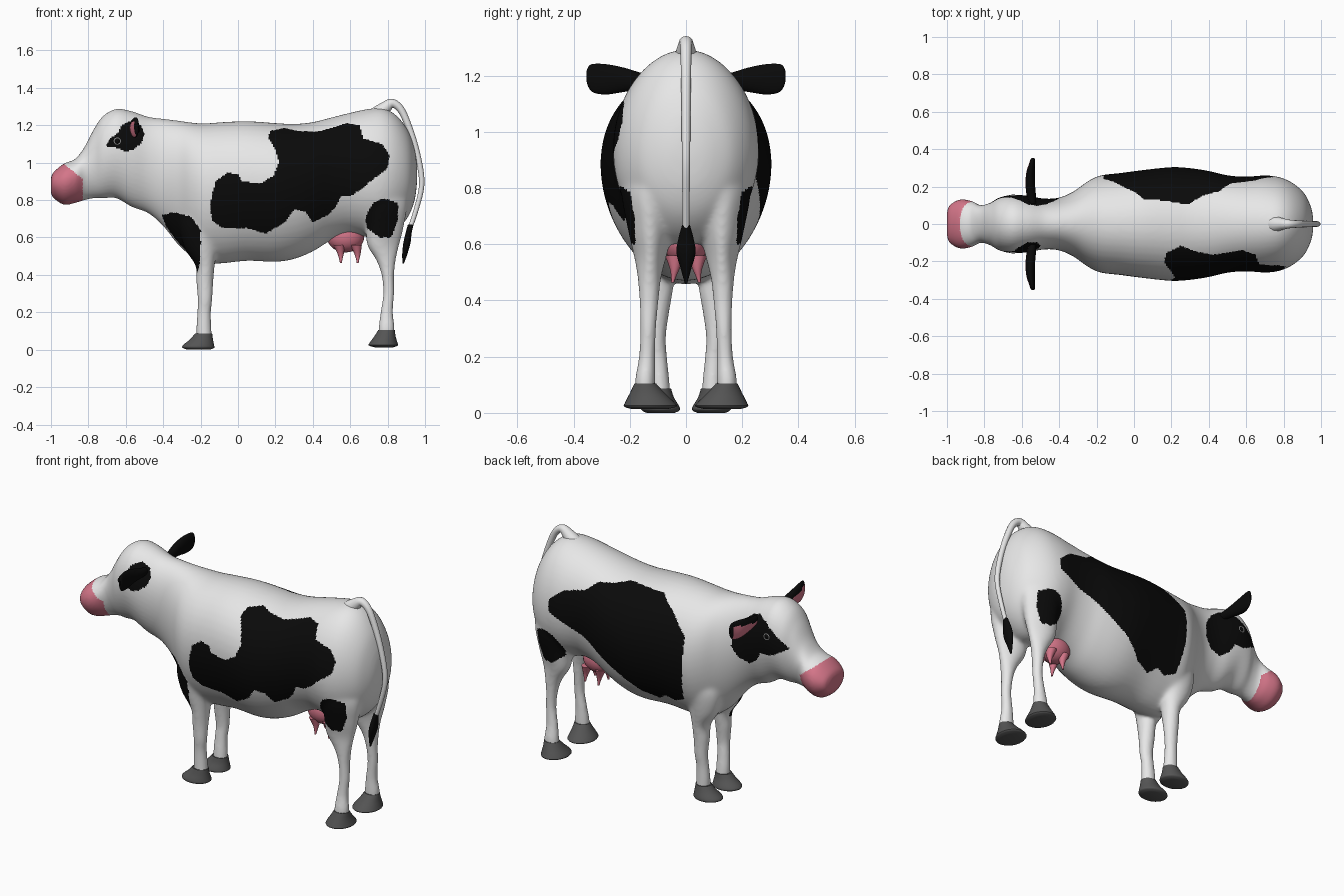
import bpy, bmesh, math
from mathutils import Vector


def material(name, r, g, b):
    m = bpy.data.materials.new(name)
    m.diffuse_color = (r, g, b, 1)
    return m


WHITE = material("white_hide", .8, .8, .8)
BLACK = material("black_hide", .003, .003, .003)
PINK = material("pink_skin", .66, .18, .25)
GREY = material("grey_hoof", .09, .09, .09)


def finish(bm, name, *mats):
    bmesh.ops.recalc_face_normals(bm, faces=bm.faces)
    me = bpy.data.meshes.new(name)
    bm.to_mesh(me)
    bm.free()
    for m in mats:
        me.materials.append(m)
    ob = bpy.data.objects.new(name, me)
    bpy.context.collection.objects.link(ob)
    for o in bpy.context.selected_objects:
        o.select_set(False)
    ob.select_set(True)
    bpy.context.view_layer.objects.active = ob
    bpy.ops.object.shade_smooth_by_angle(angle=math.radians(40))
    return ob


def spline(rows, steps):
    """Smooth curve through all rows of numbers."""
    out = []
    for i in range(len(rows) - 1):
        p = [rows[max(0, min(len(rows) - 1, i + k))] for k in (-1, 0, 1, 2)]
        for s in range(steps):
            t = s / steps
            out.append([.5 * (2 * b + (c - a) * t + (2 * a - 5 * b + 4 * c - d) * t * t
                              + (3 * b - a - 3 * c + d) * t ** 3) for a, b, c, d in zip(*p)])
    return out + [list(rows[-1])]


def loft(bm, rows, axis, egg=lambda t: 0, steps=5, n=32, side=1):
    """Oval sections (t, a0, a1, b0, b1) strung along an axis."""
    rings = []
    for t, a0, a1, b0, b1 in spline(rows, steps):
        ring = []
        for k in range(n):
            s, c = math.sin(math.tau * k / n), math.cos(math.tau * k / n)
            a = (a0 + a1) / 2 + (a1 - a0) / 2 * s
            b = (b0 + b1) / 2 + (b1 - b0) / 2 * c * (1 + egg(t) * s)
            x, y, z = {"x": (t, b, a), "z": (a, b, t), "y": (b, t, a)}[axis]
            ring.append(bm.verts.new((x, y * side, z)))
        rings.append(ring)
    for r, q in zip(rings, rings[1:]):
        for k in range(n):
            bm.faces.new((r[k], r[k - 1], q[k - 1], q[k]))
    bm.faces.new(rings[0])
    bm.faces.new(rings[-1])


def ball(bm, loc, scale):
    new = bmesh.ops.create_uvsphere(bm, u_segments=24, v_segments=14, radius=1)["verts"]
    for v in new:
        v.co = Vector(loc) + Vector([a * b for a, b in zip(v.co, scale)])


def inside(x, z, poly):
    hit = False
    for (x1, z1), (x2, z2) in zip(poly, poly[1:] + poly[:1]):
        if (z1 > z) != (z2 > z) and x < x1 + (z - z1) * (x2 - x1) / (z2 - z1):
            hit = not hit
    return hit


# Trunk, neck and head: x, bottom, top, half width
trunk = [(-1, .84, .92, .06), (-.985, .81, .95, .1), (-.93, .775, .995, .13), (-.87, .785, 1.02, .122),
         (-.82, .8, 1.085, .1), (-.77, .81, 1.18, .112), (-.72, .81, 1.25, .14), (-.65, .81, 1.287, .155),
         (-.57, .765, 1.275, .15), (-.48, .73, 1.245, .135), (-.4, .66, 1.235, .14), (-.32, .56, 1.225, .175),
         (-.25, .5, 1.215, .225), (-.18, .46, 1.21, .258), (-.08, .462, 1.217, .27), (.05, .475, 1.222, .287),
         (.2, .47, 1.212, .302), (.3, .485, 1.207, .297), (.4, .525, 1.217, .282), (.5, .585, 1.242, .26),
         (.6, .615, 1.267, .253), (.7, .6, 1.288, .26), (.78, .6, 1.29, .25), (.85, .64, 1.25, .218),
         (.91, .71, 1.17, .165), (.945, .8, 1.07, .095), (.958, .9, .98, .04)]
front_leg = [(.05, -.22, -.14, .055, .13), (.12, -.222, -.143, .06, .13), (.2, -.217, -.145, .068, .132),
             (.27, -.215, -.138, .072, .14), (.36, -.222, -.133, .06, .147), (.45, -.228, -.125, .045, .16),
             (.55, -.29, -.11, .04, .182), (.68, -.31, -.09, .05, .2), (.8, -.26, -.12, .08, .19)]
hind_leg = [(.06, .753, .832, .113, .178), (.12, .753, .836, .11, .18), (.2, .763, .828, .11, .167),
            (.3, .777, .834, .107, .162), (.4, .768, .834, .098, .165), (.48, .738, .844, .088, .172),
            (.56, .69, .864, .07, .184), (.66, .685, .888, .05, .206), (.8, .68, .905, .04, .226),
            (.95, .72, .86, .06, .19)]
bm = bmesh.new()
loft(bm, [(x, lo, hi, -w, w) for x, lo, hi, w in trunk], "x", n=48,
     egg=lambda x: .12 - .17 * max(0, min(1, (x - .4) / .35)))
for side in (-1, 1):
    loft(bm, front_leg, "z", side=side)
    loft(bm, hind_leg, "z", side=side, egg=lambda z: -.3 * max(0, min(1, (z - .45) / .1)))
body = finish(bm, "body", WHITE, BLACK, PINK)

# Fuse trunk and legs into one skin, then blend the shoulders and hips
mod = body.modifiers.new("fuse", "REMESH")
mod.mode, mod.voxel_size, mod.use_smooth_shade = "VOXEL", .008, True
bpy.ops.object.modifier_apply(modifier="fuse")
group = body.vertex_groups.new(name="joints")
for v in body.data.vertices:
    blend = max(0, min(1, (v.co.z - .42) / .12)) * max(0, min(1, (v.co.x + .5) / .15))
    group.add([v.index], blend, "REPLACE")
for name, factor, count, vg in (("soften", .5, 4, ""), ("blend", .5, 30, "joints")):
    mod = body.modifiers.new(name, "SMOOTH")
    mod.factor, mod.iterations, mod.vertex_group = factor, count, vg
    bpy.ops.object.modifier_apply(modifier=name)

# Hide patches as side outlines (x, z)
thigh = [(.68, .7), (.7, .75), (.73, .79), (.78, .81), (.855, .785), (.855, .7), (.82, .6), (.76, .6), (.69, .65)]
right = [
    [(.165, 1.13), (.17, 1.17), (.25, 1.185), (.32, 1.17), (.42, 1.165), (.48, 1.18), (.58, 1.21), (.65, 1.2),
     (.67, 1.13), (.77, 1.1), (.81, 1.04), (.8, .97), (.72, .91), (.66, .86), (.6, .82), (.55, .82), (.52, .76),
     (.48, .72), (.4, .68), (.36, .74), (.3, .75), (.25, .68), (.15, .62), (.05, .65), (-.08, .65), (-.14, .69),
     (-.15, .78), (-.12, .9), (-.06, .945), (0, .94), (.02, .9), (.12, .89), (.19, .93), (.22, 1), (.2, 1.07)],
    [(-.41, .72), (-.34, .735), (-.25, .71), (-.2, .64), (-.2, .5), (-.215, .41), (-.24, .46), (-.33, .57), (-.38, .65)],
    [(-.71, 1.09), (-.68, 1.13), (-.64, 1.16), (-.62, 1.2), (-.57, 1.225), (-.52, 1.2), (-.5, 1.15),
     (-.52, 1.1), (-.56, 1.07), (-.6, 1.06), (-.65, 1.08)], thigh]
left = [
    [(-.13, .62), (-.16, .85), (-.16, 1.02), (-.06, 1.12), (.05, 1.187), (.3, 1.187), (.36, 1.17), (.46, 1.16),
     (.52, 1.11), (.65, 1.08), (.74, 1.01), (.74, .94), (.62, .88), (.5, .84), (.38, .76), (.25, .68), (.15, .6),
     (.05, .57), (0, .61), (-.06, .59)],
    [(-.77, 1.06), (-.7, 1.13), (-.63, 1.19), (-.57, 1.215), (-.52, 1.2), (-.46, 1.15), (-.41, 1.08),
     (-.4, .99), (-.44, .93), (-.51, .91), (-.56, .94), (-.6, 1), (-.68, 1.01)], thigh]
for mat in (WHITE, BLACK, PINK):
    if mat.name not in body.data.materials:
        body.data.materials.append(mat)
for f in body.data.polygons:
    x, y, z = f.center
    outward = f.normal.y * (1 if y > 0 else -1)
    f.material_index = 0
    if x < -.83 and x < -.83 - max(0, z - .915) * 1.3:
        f.material_index = 2
    elif (abs(y) > (.1 if x > .6 else .04) and outward > -.1
          and any(inside(x, z, p) for p in (right if y < 0 else left))):
        f.material_index = 1

# Hooves, ears and eyes on both sides
for side, word in ((-1, "right"), (1, "left")):
    bm = bmesh.new()
    loft(bm, [(0, -.27, -.15, .04, .14), (.01, -.297, -.127, .022, .158), (.025, -.293, -.128, .025, .158),
              (.055, -.257, -.134, .043, .145), (.086, -.23, -.138, .053, .135)], "z", side=side, steps=3)
    finish(bm, word + "_front_hoof", GREY)
    bm = bmesh.new()
    loft(bm, [(.013, .73, .83, .07, .19), (.022, .7, .855, .034, .22), (.036, .703, .853, .04, .217),
              (.07, .728, .843, .075, .2), (.105, .75, .838, .107, .183)], "z", side=side, steps=3)
    finish(bm, word + "_hind_hoof", GREY)

    bm = bmesh.new()
    loft(bm, [(.11, 1.155, 1.2, -.56, -.525), (.16, 1.15, 1.21, -.575, -.525), (.22, 1.142, 1.228, -.58, -.53),
              (.28, 1.133, 1.24, -.575, -.53), (.325, 1.138, 1.242, -.56, -.53), (.345, 1.155, 1.235, -.553, -.53),
              (.354, 1.18, 1.215, -.545, -.535)], "y", side=side)
    ear = finish(bm, word + "_ear", BLACK, PINK)
    for f in ear.data.polygons:
        f.material_index = int(f.normal.x < -.5 and -.75 < f.normal.z < .2 and abs(f.center.y) < .34)

    bm = bmesh.new()
    ball(bm, (-.645, side * .147, 1.115), (.016, .012, .016))
    finish(bm, word + "_eye", BLACK)
    bpy.ops.mesh.primitive_torus_add(major_radius=.017, minor_radius=.003, major_segments=24, minor_segments=8,
                                     location=(-.645, side * .153, 1.115), rotation=(math.pi / 2, 0, 0))
    rim = bpy.context.object
    rim.name = word + "_eye_rim"
    rim.data.materials.append(WHITE)

# Udder with four teats
bm = bmesh.new()
ball(bm, (.575, 0, .605), (.1, .078, .085))
for x in (.55, .64):
    for y in (-.04, .04):
        loft(bm, [(.463, x - .005, x + .005, y * 1.2 - .005, y * 1.2 + .005),
                  (.485, x - .009, x + .009, y * 1.1 - .009, y * 1.1 + .009),
                  (.515, x - .019, x + .016, y - .018, y + .018), (.56, x - .04, x + .022, y - .035, y + .035)],
             "z", n=12, steps=3)
finish(bm, "udder", PINK)

# Tail swept along a curve, and its tuft
curve = bpy.data.curves.new("tail", "CURVE")
curve.dimensions, curve.bevel_depth, curve.bevel_resolution = "3D", 1, 4
curve.use_fill_caps = True
path = spline([(.68, 1.2, .03), (.74, 1.25, .045), (.785, 1.292, .034), (.825, 1.317, .024), (.87, 1.285, .02),
               (.91, 1.2, .018), (.95, 1.08, .016), (.978, .95, .015), (.98, .86, .014), (.953, .75, .013),
               (.917, .64, .012)], 5)
sp = curve.splines.new("POLY")
sp.points.add(len(path) - 1)
for p, (x, z, r) in zip(sp.points, path):
    p.co, p.radius = (x, 0, z, 1), r
curve.materials.append(WHITE)
tail = bpy.data.objects.new("tail", curve)
bpy.context.collection.objects.link(tail)
bm = bmesh.new()
loft(bm, [(.46, .88, .887, -.004, .004), (.51, .878, .905, -.018, .018), (.57, .884, .922, -.034, .034),
          (.62, .895, .928, -.027, .027), (.668, .908, .938, -.014, .014)], "z", n=16)
finish(bm, "tail_tuft", BLACK)
